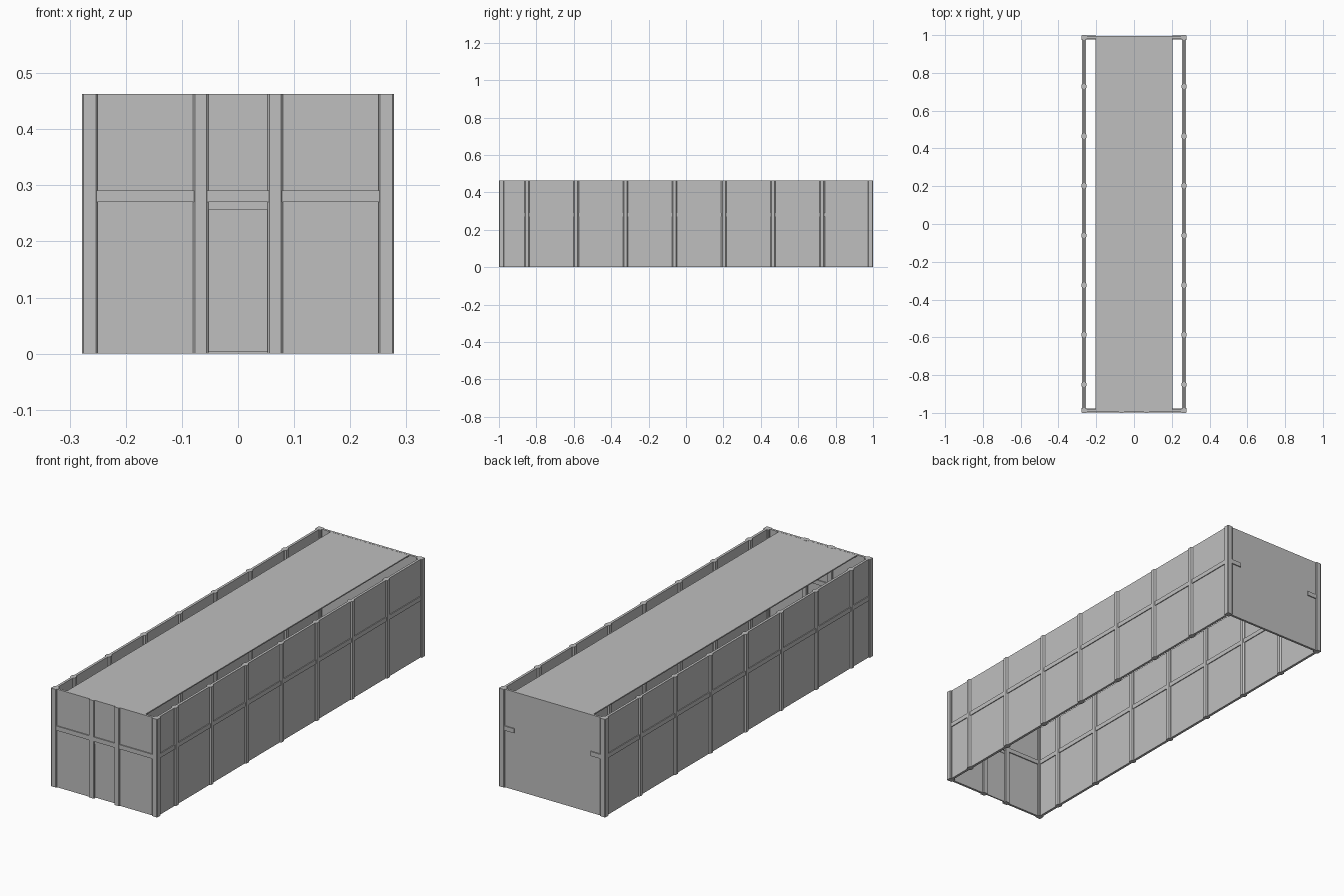
import bpy
import bmesh

if "Cube" in bpy.data.objects:
    bpy.data.objects.remove(bpy.data.objects["Cube"], do_unlink=True)

grey = bpy.data.materials.new("plain grey")
grey.use_nodes = True
colour = (0.52, 0.52, 0.52, 1)
grey.diffuse_color = colour
grey.node_tree.nodes["Principled BSDF"].inputs["Base Color"].default_value = colour

HX, HY, TOP = 0.278, 1.0, 0.463
RAIL_LOW, RAIL_HIGH = 0.27, 0.291


def box(name, x, y, z, chamfer=0):
    """Box between three (low, high) ranges, with optional chamfered uprights."""
    bm = bmesh.new()
    bmesh.ops.create_cube(bm, size=1)
    for v in bm.verts:
        for axis, (low, high) in enumerate((x, y, z)):
            v.co[axis] = high if v.co[axis] > 0 else low
    if chamfer:
        uprights = [e for e in bm.edges
                    if abs(e.verts[0].co.z - e.verts[1].co.z) > 0.1]
        bmesh.ops.bevel(bm, geom=uprights, offset=chamfer, segments=1,
                        affect='EDGES')
    mesh = bpy.data.meshes.new(name)
    bm.to_mesh(mesh)
    bm.free()
    mesh.materials.append(grey)
    obj = bpy.data.objects.new(name, mesh)
    bpy.context.collection.objects.link(obj)
    return obj


def span(side, low, high):
    """Mirror a range to the chosen side of the centre."""
    return tuple(sorted((side * low, side * high)))


full = (0, TOP)
rail = (RAIL_LOW, RAIL_HIGH)

for side, label in ((1, "left"), (-1, "right")):
    # Long side wall with its middle rail
    box(label + "_wall", span(side, 0.259, 0.271), (-0.985, 0.985), full)
    box(label + "_rail", span(side, 0.255, 0.275), (-0.985, 0.985), rail)

    # Evenly spaced uprights along the side
    for i in range(7):
        y = -0.85 + i * 0.263
        box(f"{label}_post_{i + 1}", span(side, 0.252, HX),
            (y - 0.014, y + 0.014), full, 0.006)

    # Corner uprights
    for end, place in ((-1, "front"), (1, "back")):
        box(f"{place}_{label}_corner_post", span(side, 0.25, HX),
            span(end, 0.973, HY), full, 0.003)

    # Door posts and short stubs of rail on the back wall
    box(label + "_door_post", span(side, 0.053, 0.08), (-HY, -0.976), full, 0.003)
    box(label + "_back_rail_stub", span(side, 0.2, 0.265), (0.976, 0.999), rail)

# End walls
box("front_wall_upper", (-0.265, 0.265), (-0.994, -0.983), (RAIL_LOW, TOP))
for side, label in ((1, "left"), (-1, "right")):
    box(label + "_front_panel", span(side, 0.06, 0.265), (-0.994, -0.983),
        (0, RAIL_LOW))
box("front_rail", (-0.265, 0.265), (-0.999, -0.978), rail)
box("back_wall", (-0.265, 0.265), (0.983, 0.994), full)

# Doorway lintel and door
box("door_lintel", (-0.06, 0.06), (-0.994, -0.983), (0.256, RAIL_LOW))
box("door", (-0.06, 0.06), (-0.991, -0.985), (0.003, 0.256))

# Flat roof with an open strip along each side
box("roof", (-0.205, 0.205), (-0.988, 0.994), (TOP - 0.006, TOP - 0.0005))
